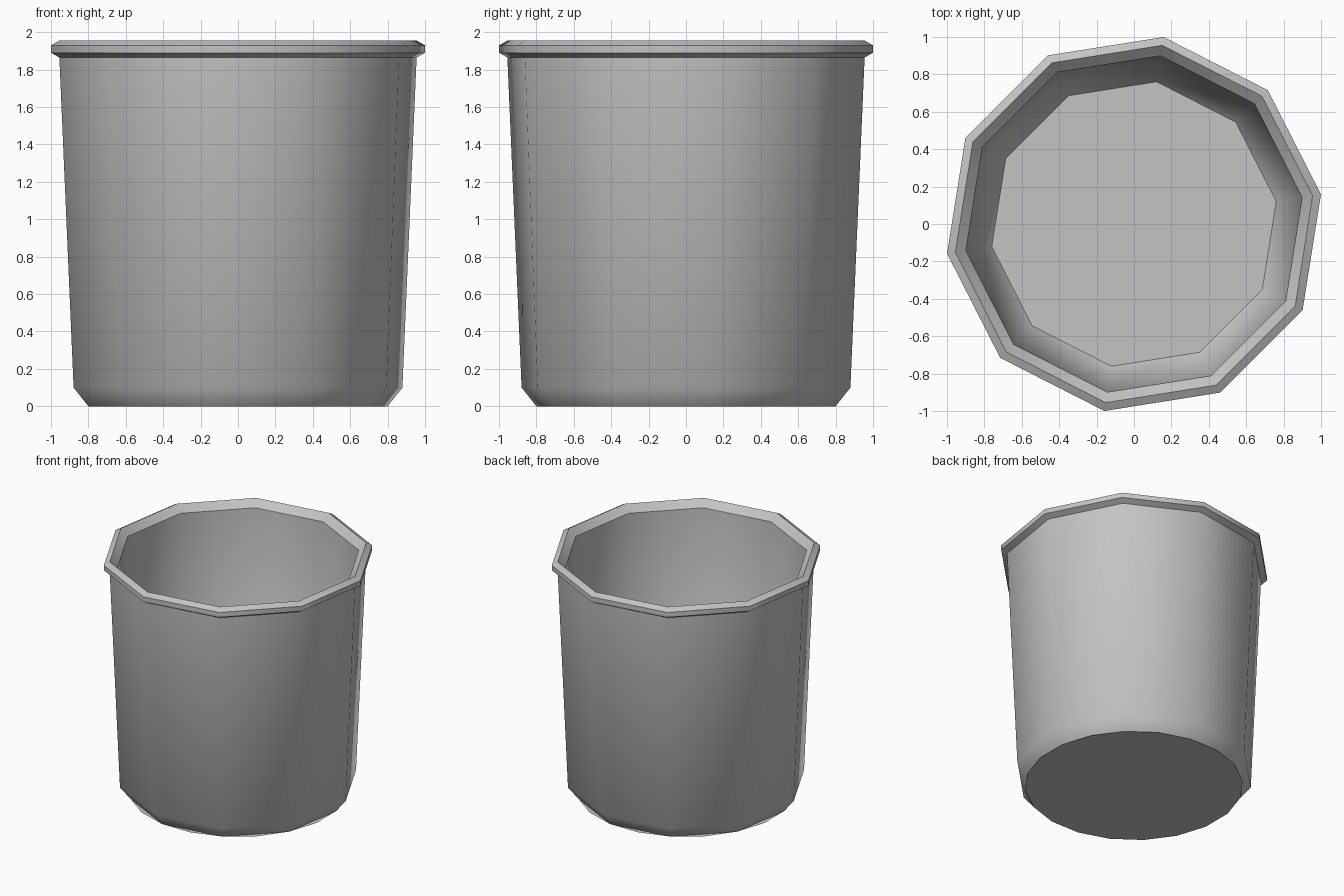
import bpy
import bmesh
from math import sin, cos, radians, tau

cube = bpy.data.objects.get("Cube")
if cube:
    bpy.data.objects.remove(cube, do_unlink=True)

SIDES = 10
TURN = radians(9)

grey = bpy.data.materials.new("plain grey")
grey.use_nodes = True
colour = (0.55, 0.55, 0.55, 1)
grey.diffuse_color = colour
grey.node_tree.nodes["Principled BSDF"].inputs["Base Color"].default_value = colour


def ring(bm, radius, z, sides):
    return [bm.verts.new((radius * cos(TURN + tau * i / sides),
                          radius * sin(TURN + tau * i / sides), z))
            for i in range(sides)]


def finish(bm, name):
    mesh = bpy.data.meshes.new(name)
    for face in bm.faces:
        face.smooth = True
    bm.to_mesh(mesh)
    bm.free()
    mesh.materials.append(grey)
    obj = bpy.data.objects.new(name, mesh)
    bpy.context.collection.objects.link(obj)
    return obj


# Pot shell: (radius, height, crisp edge) from the foot, over the rim, to the floor
profile = [
    (0.81, 0.0, True), (0.89, 0.1, False), (0.967, 1.865, True),
    (1.012, 1.89, True), (1.012, 1.93, True), (0.967, 1.955, True),
    (0.91, 1.90, True), (0.84, 0.14, False), (0.77, 0.05, True),
]
bm = bmesh.new()
rings = [ring(bm, r, z, SIDES) for r, z, _ in profile]
for low, high in zip(rings, rings[1:]):
    for i in range(SIDES):
        j = (i + 1) % SIDES
        bm.faces.new((low[i], low[j], high[j], high[i]))
bm.faces.new(rings[-1])
for loop, (_, _, crisp) in zip(rings, profile):
    for i in range(SIDES):
        edge = bm.edges.get((loop[i], loop[(i + 1) % SIDES]))
        edge.smooth = not crisp
finish(bm, "pot_shell")

# Rounder base disc under the foot
bm = bmesh.new()
bm.faces.new(list(reversed(ring(bm, 0.81, 0.0, SIDES * 2))))
finish(bm, "base_disc")
